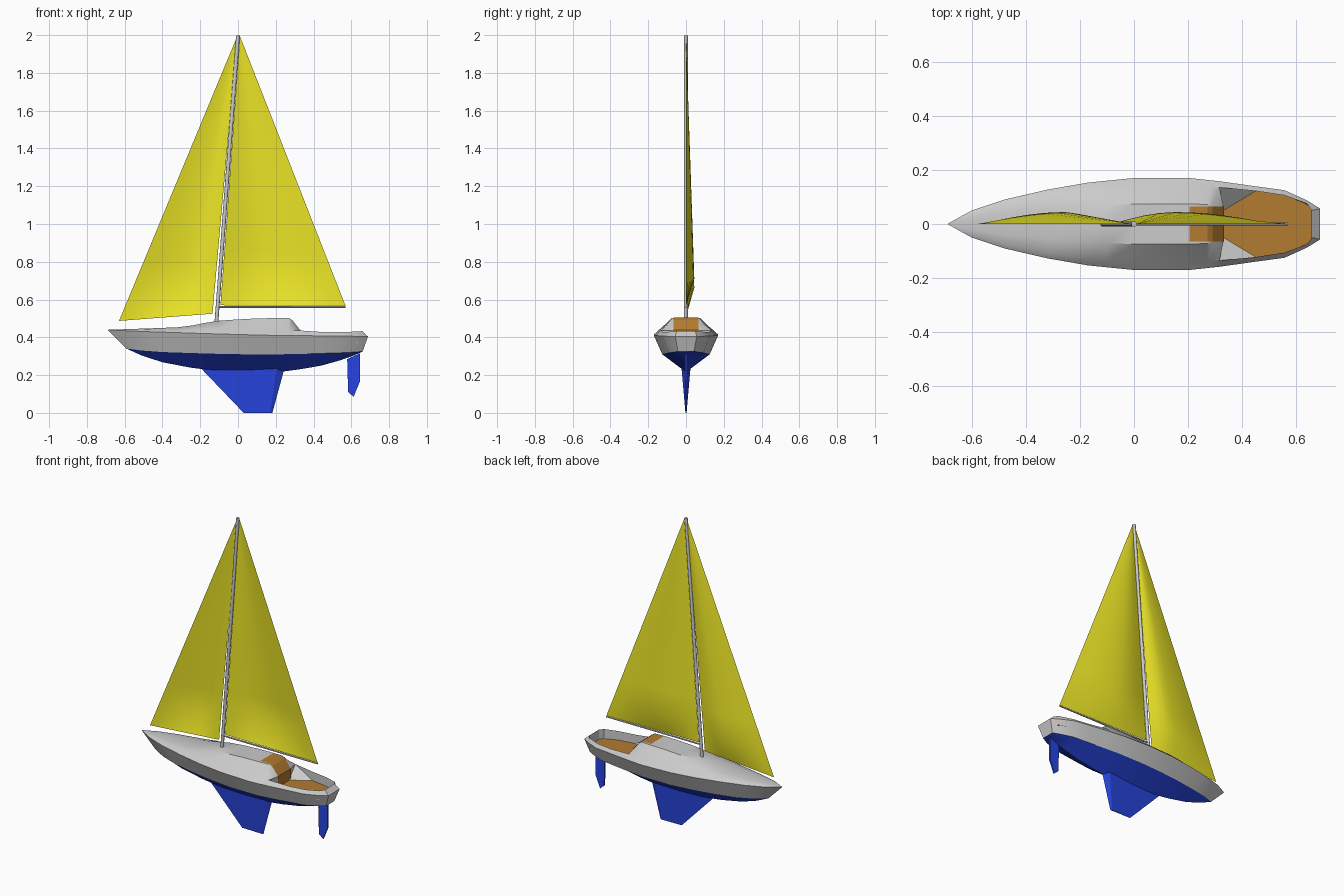
import bpy, bmesh, math
from mathutils import Vector

if "Cube" in bpy.data.objects:
    bpy.data.objects.remove(bpy.data.objects["Cube"])


def material(name, rgb):
    m = bpy.data.materials.new(name)
    m.diffuse_color = (*rgb, 1)
    m.use_nodes = True
    m.node_tree.nodes["Principled BSDF"].inputs["Base Color"].default_value = m.diffuse_color
    return m


BLUE = material("blue", (0.02, 0.06, 0.75))
YELLOW = material("yellow", (0.85, 0.8, 0.02))
BROWN = material("brown", (0.45, 0.2, 0.03))


def mesh(name, verts, faces, mat=None, smooth=0):
    bm = bmesh.new()
    vs = [bm.verts.new(v) for v in verts]
    for f in faces:
        bm.faces.new([vs[i] for i in f])
    bmesh.ops.remove_doubles(bm, verts=bm.verts, dist=1e-5)
    me = bpy.data.meshes.new(name)
    bm.to_mesh(me)
    bm.free()
    ob = bpy.data.objects.new(name, me)
    bpy.context.collection.objects.link(ob)
    if mat:
        me.materials.append(mat)
    if smooth:
        bpy.ops.object.select_all(action='DESELECT')
        ob.select_set(True)
        bpy.context.view_layer.objects.active = ob
        bpy.ops.object.shade_smooth_by_angle(angle=math.radians(smooth))
    return ob


def loft(name, rows, mat=None, smooth=0, closed=False, caps=False):
    n = len(rows[0])
    faces = []
    for i in range(len(rows) - 1):
        for j in range(n if closed else n - 1):
            k = (j + 1) % n
            faces.append((i * n + j, (i + 1) * n + j, (i + 1) * n + k, i * n + k))
    if caps:
        last = (len(rows) - 1) * n
        faces += [tuple(range(n)), tuple(range(last + n - 1, last - 1, -1))]
    return mesh(name, [p for r in rows for p in r], faces, mat, smooth)


def flip(p):
    return (p[0], -p[1], p[2])


def around(pts):
    """Port side path continued round the stern to starboard."""
    return list(pts) + [flip(p) for p in reversed(pts)]


# Hull lines: sheer, waterline and keel line
sheer = [(-.69, 0, .44), (-.60, .05, .435), (-.48, .09, .43), (-.32, .127, .425),
         (-.17, .153, .42), (0, .17, .415), (.205, .17, .41), (.316, .158, .409),
         (.445, .14, .408), (.556, .125, .407), (.64, .087, .405), (.688, .057, .405)]
wl_z = [.34, .33, .322, .317, .313, .31, .31, .312, .315, .318, .322, .325]
keel_z = [.34, .303, .268, .24, .223, .216, .217, .23, .25, .278, .305, .325]
water = [(-.59 + (x + .69) * 1.25 / 1.378, y * .74, z)
         for (x, y, _), z in zip(sheer, wl_z)]

loft("topsides", [around(water), around(sheer)], None, 20)
loft("hull_bottom", [[w, (w[0], 0, k), flip(w)] for w, k in zip(water, keel_z)], BLUE, 25)


def sheer_at(x):
    for a, b in zip(sheer, sheer[1:]):
        if x <= b[0]:
            return Vector(a).lerp(Vector(b), (x - a[0]) / (b[0] - a[0]))


# Deck rising into the cabin roof, then dropping to the cockpit
roof = [(-.69, .44), (-.60, .443), (-.48, .447), (-.32, .453), (-.24, .463), (-.17, .477),
        (-.1, .488), (0, .495), (.1, .5), (.205, .502), (.27, .502), (.288, .49)]
rows = []
for x, rz in roof:
    s = sheer_at(x)
    side = (x, s.y * .83, s.z + min(.026, (rz - s.z) * .6))
    edge = (x, s.y * .44, rz)
    rows.append([flip(s), flip(side), flip(edge), (x, 0, rz), edge, side, tuple(s)])
s, side, edge = sheer[7], (.316, .135, .437), (.33, .068, .437)
rows.append([flip(s), flip(side), flip(edge), (.33, 0, .437), edge, side, s])
loft("deck_and_cabin", rows, None, 35)

# Cockpit coaming, inner wall and floor
FLOOR = .37
rim = [side, (.45, .122, .428), (.556, .106, .428), (.64, .075, .431), (.657, .05, .433)]
base = [(p[0], p[1], FLOOR) for p in rim[1:]]
loft("coaming", [around(sheer[7:]), around(rim)], None, 20)
loft("cockpit_wall", [around(rim[1:]), around(base)], None, 20)
front = (.33, .05, FLOOR)
outline = around([front] + base)
mesh("cockpit_floor", outline, [tuple(reversed(range(len(outline))))], BROWN)

# Angled white panels beside the companionway
for sign, tag in ((1, "port"), (-1, "starboard")):
    pts = [(x, y * sign, z) for x, y, z in (side, edge, front, base[0], rim[1])]
    tris = [(0, 1, 2), (0, 2, 3), (0, 3, 4)]
    mesh("cockpit_panel_" + tag, pts, [t[::-1] for t in tris] if sign < 0 else tris)

# Companionway hatch and door
prof = [(.205, .504), (.271, .504), (.29, .492), (.333, .439), (.333, FLOOR)]
loft("companionway", [[(x, -.065, z), (x, .065, z)] for x, z in prof], BROWN)


# Keel fin and rudder
def foil(x0, xm, x1, t, z):
    return [(x0, 0, z), (xm, t, z), (x1, 0, z), (xm, -t, z)]


loft("keel_fin", [foil(-.2, .205, .247, .024, .24), foil(.03, .17, .182, .003, 0)],
     BLUE, closed=True, caps=True)
rud = [(.578, .285), (.645, .315), (.645, .165), (.612, .085), (.583, .11)]
loft("rudder", [[(x, y, z) for x, z in rud] for y in (.005, -.005)],
     BLUE, closed=True, caps=True)


# Spars
def spar(name, a, b, r):
    a, b = Vector(a), Vector(b)
    bpy.ops.mesh.primitive_cylinder_add(vertices=10, radius=r, depth=(b - a).length,
                                        location=(a + b) / 2)
    ob = bpy.context.object
    ob.name = name
    ob.rotation_euler = (b - a).to_track_quat('Z', 'Y').to_euler()
    bpy.ops.object.shade_smooth_by_angle(angle=math.radians(40))


spar("mast", (-.115, 0, .47), (0, 0, 1.998), .01)
spar("boom", (-.112, 0, .56), (.57, 0, .56), .005)


# Sails with a belly towards port
def sail(name, head, fore, aft, peak):
    rows, n = [], 10
    for i in range(n + 1):
        t = i / n
        a, b = Vector(head).lerp(Vector(fore), t), Vector(head).lerp(Vector(aft), t)
        row = []
        for j in range(n + 1):
            u = j / n
            p = a.lerp(b, u)
            w = u / peak if u < peak else (1 - u) / (1 - peak)
            p.y += .044 * math.sin(math.pi / 2 * w) * min(t / .9, (1 - t) / .1)
            row.append(p)
        rows.append(row)
    loft(name, rows, YELLOW, 60)


sail("jib", (-.004, 0, 1.995), (-.63, 0, .487), (-.135, 0, .525), .7)
sail("mainsail", (.01, 0, 1.995), (-.093, 0, .57), (.57, 0, .565), .4)
